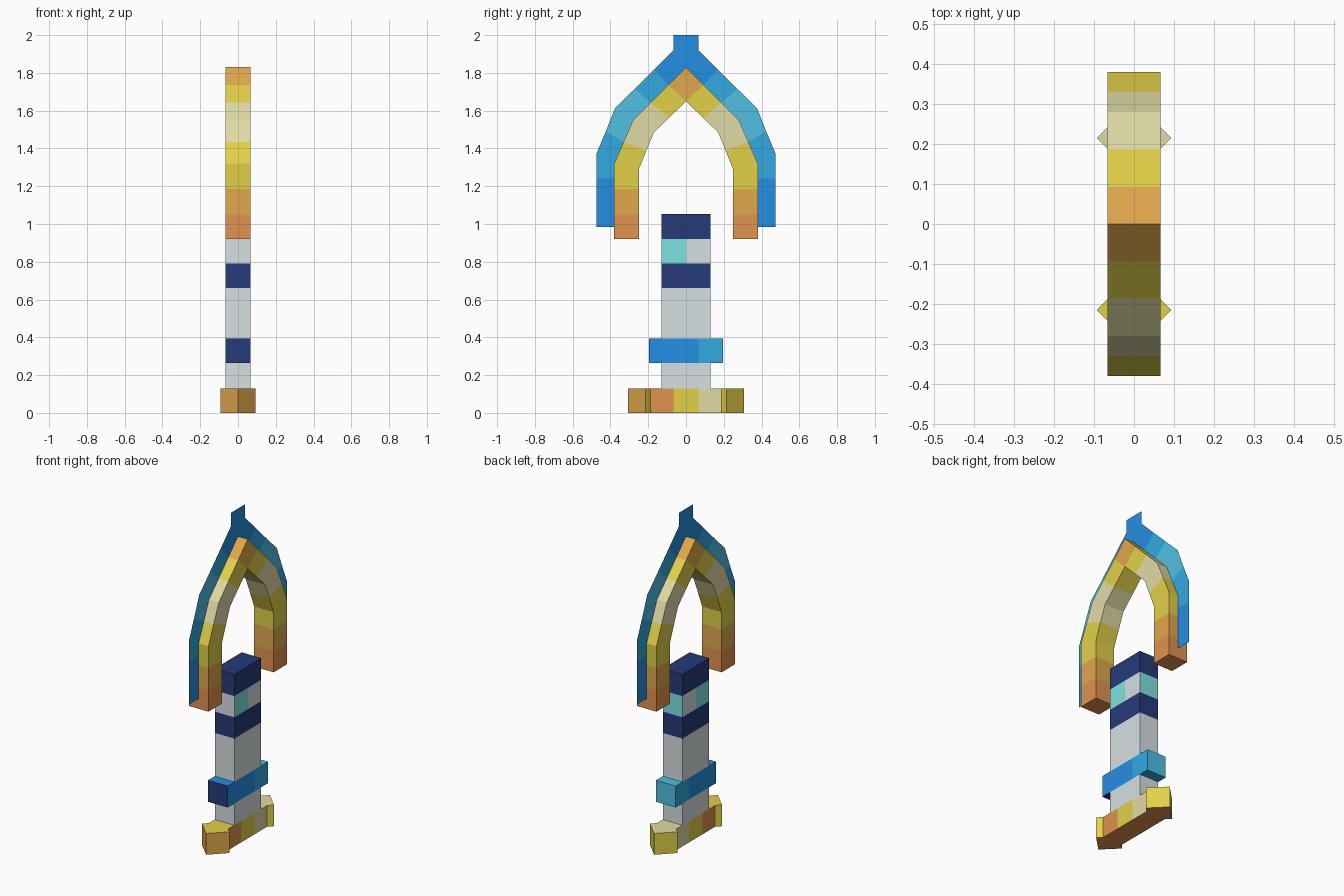
import bpy, bmesh, math
from mathutils import Vector, Matrix

if "Cube" in bpy.data.objects:
    bpy.data.objects.remove(bpy.data.objects["Cube"])


def lin(c):
    c /= 255
    return c / 12.92 if c <= 0.04045 else ((c + 0.055) / 1.055) ** 2.4


PALETTE = {
    "copper": (224, 146, 78), "orange": (224, 168, 76), "yellow": (226, 208, 72),
    "cream": (225, 219, 165), "grey": (215, 224, 226), "navy": (37, 58, 121),
    "blue": (37, 142, 228), "mid_blue": (50, 170, 226), "light_blue": (80, 191, 227),
    "teal": (125, 225, 225),
}
MATS = {}
for key, rgb in PALETTE.items():
    MATS[key] = bpy.data.materials.new(key)
    MATS[key].diffuse_color = (*[lin(c) for c in rgb], 1)

W = 0.066  # half thickness in x


def finish(name, bm, rule):
    """Make an object, colouring each face by rule(centre, normal)."""
    bm.normal_update()
    slots = []
    for f in bm.faces:
        key = rule(f)
        if key not in slots:
            slots.append(key)
        f.material_index = slots.index(key)
    me = bpy.data.meshes.new(name)
    bm.to_mesh(me)
    bm.free()
    for key in slots:
        me.materials.append(MATS[key])
    ob = bpy.data.objects.new(name, me)
    bpy.context.collection.objects.link(ob)
    return ob


def box(name, half_x, y0, y1, z0, z1, rule, y_cuts=(), z_cuts=(), turn=0):
    bm = bmesh.new()
    m = (Matrix.Translation((0, (y0 + y1) / 2, (z0 + z1) / 2))
         @ Matrix.Rotation(turn, 4, 'Z')
         @ Matrix.Diagonal((2 * half_x, y1 - y0, z1 - z0, 1)))
    bmesh.ops.create_cube(bm, size=1, matrix=m)
    for axis, cuts in ((Vector((0, 1, 0)), y_cuts), (Vector((0, 0, 1)), z_cuts)):
        for c in cuts:
            bmesh.ops.bisect_plane(bm, geom=bm.verts[:] + bm.edges[:] + bm.faces[:],
                                   plane_co=axis * c, plane_no=axis)
    return finish(name, bm, lambda f: rule(f.calc_center_median(), f.normal))


def strip(name, stations, colours, half_x):
    """Half arch through (outer, inner) pairs, mirrored in y; flat when half_x is 0."""
    bm = bmesh.new()
    tag = bm.faces.layers.int.new("band")
    xs = (-half_x, half_x) if half_x else (0,)
    rings = [[[bm.verts.new((x, *p)) for p in pair] for x in xs] for pair in stations]

    def face(verts, i):
        bm.faces.new(list(dict.fromkeys(verts)))[tag] = i

    for i, (a, b) in enumerate(zip(rings, rings[1:])):
        for ra, rb in zip(a, b):                       # side faces
            face((ra[0], rb[0], rb[1], ra[1]), i)
        if half_x:
            for k in (0, 1):                           # outer and inner faces
                face((a[0][k], a[1][k], b[1][k], b[0][k]), i)
    if half_x:                                         # end cap
        a = rings[0]
        face((a[0][0], a[1][0], a[1][1], a[0][1]), 0)
    bmesh.ops.remove_doubles(bm, verts=bm.verts[:], dist=1e-4)
    geom = bm.verts[:] + bm.edges[:] + bm.faces[:]
    bmesh.ops.mirror(bm, geom=geom, axis='Y', merge_dist=1e-4)
    bmesh.ops.recalc_face_normals(bm, faces=bm.faces[:])
    return finish(name, bm, lambda f: colours[f[tag]])


# Pommel bar: three colours along y, copper underneath
def bar_rule(c, n):
    if n.z < -0.5:
        return "copper"
    if n.z > 0.5:
        return "yellow" if c.y < 0.065 else "cream"
    return "copper" if c.y < -0.065 else "yellow" if c.y < 0.065 else "cream"


box("pommel_bar", W, -0.195, 0.195, 0, 0.13, bar_rule, y_cuts=(-0.065, 0.065))

# Pommel ends: cubes turned by 45 degrees
for name, side in (("pommel_end_front", -1), ("pommel_end_back", 1)):
    def end_rule(c, n, side=side):
        if n.z < -0.5:
            return "copper"
        if n.z > 0.5:
            return "yellow" if side < 0 else "cream"
        return "orange" if side < 0 and n.y < 0 else "yellow"
    box(name, W, side * 0.215 - W, side * 0.215 + W, 0, 0.13, end_rule, turn=math.pi / 4)

# Grip below the guard
box("lower_grip", W, -0.13, 0.13, 0.13, 0.263, lambda c, n: "grey")


# Guard
def guard_rule(c, n):
    if n.y < -0.5 or (n.z < -0.5 and c.y < -0.065):
        return "navy"
    if n.y > 0.5 or (n.z > 0.5 and c.y > 0.065):
        return "light_blue"
    return "mid_blue" if c.y > 0.065 else "blue"


box("guard", W, -0.195, 0.195, 0.263, 0.395, guard_rule, y_cuts=(-0.065, 0.065))


# Upper handle with navy bands and a two-tone band
def handle_rule(c, n):
    if c.z > 0.92 or 0.66 < c.z < 0.79:
        return "navy"
    if 0.79 < c.z < 0.92 and (n.y > 0.5 or (abs(n.x) > 0.5 and c.y < 0)):
        return "teal"
    return "grey"


box("upper_handle", W, -0.13, 0.13, 0.395, 1.053, handle_rule,
    y_cuts=(0,), z_cuts=(0.66, 0.79, 0.92))

# Thick arch
arch = [((0.38, 0.92), (0.25, 0.92)), ((0.38, 1.05), (0.25, 1.05)),
        ((0.38, 1.185), (0.25, 1.185)), ((0.38, 1.32), (0.25, 1.288)),
        ((0.33, 1.435), (0.21, 1.388)), ((0.28, 1.55), (0.17, 1.485)),
        ((0.187, 1.643), (0.092, 1.56)), ((0.093, 1.737), (0, 1.65)),
        ((0, 1.83), (0, 1.65))]
strip("arch", arch, ["copper", "orange", "yellow", "yellow", "cream",
                     "cream", "yellow", "orange"], W)

# Flat blade edge around the arch
blade = [((0.475, 0.983), (0.38, 0.983)), ((0.475, 1.24), (0.38, 1.24)),
         ((0.475, 1.37), (0.38, 1.32)), ((0.425, 1.49), (0.33, 1.435)),
         ((0.375, 1.615), (0.28, 1.55)), ((0.272, 1.715), (0.187, 1.643)),
         ((0.168, 1.818), (0.093, 1.737)), ((0.066, 1.92), (0, 1.83)),
         ((0.066, 2.0), (0, 2.0))]
strip("blade_edge", blade, ["blue", "mid_blue", "mid_blue", "light_blue",
                            "light_blue", "mid_blue", "blue", "blue"], 0)

for m in bpy.data.materials:
    if m.users and not m.is_grease_pencil:
        m.use_nodes = True
        m.node_tree.nodes["Principled BSDF"].inputs["Base Color"].default_value = m.diffuse_color
